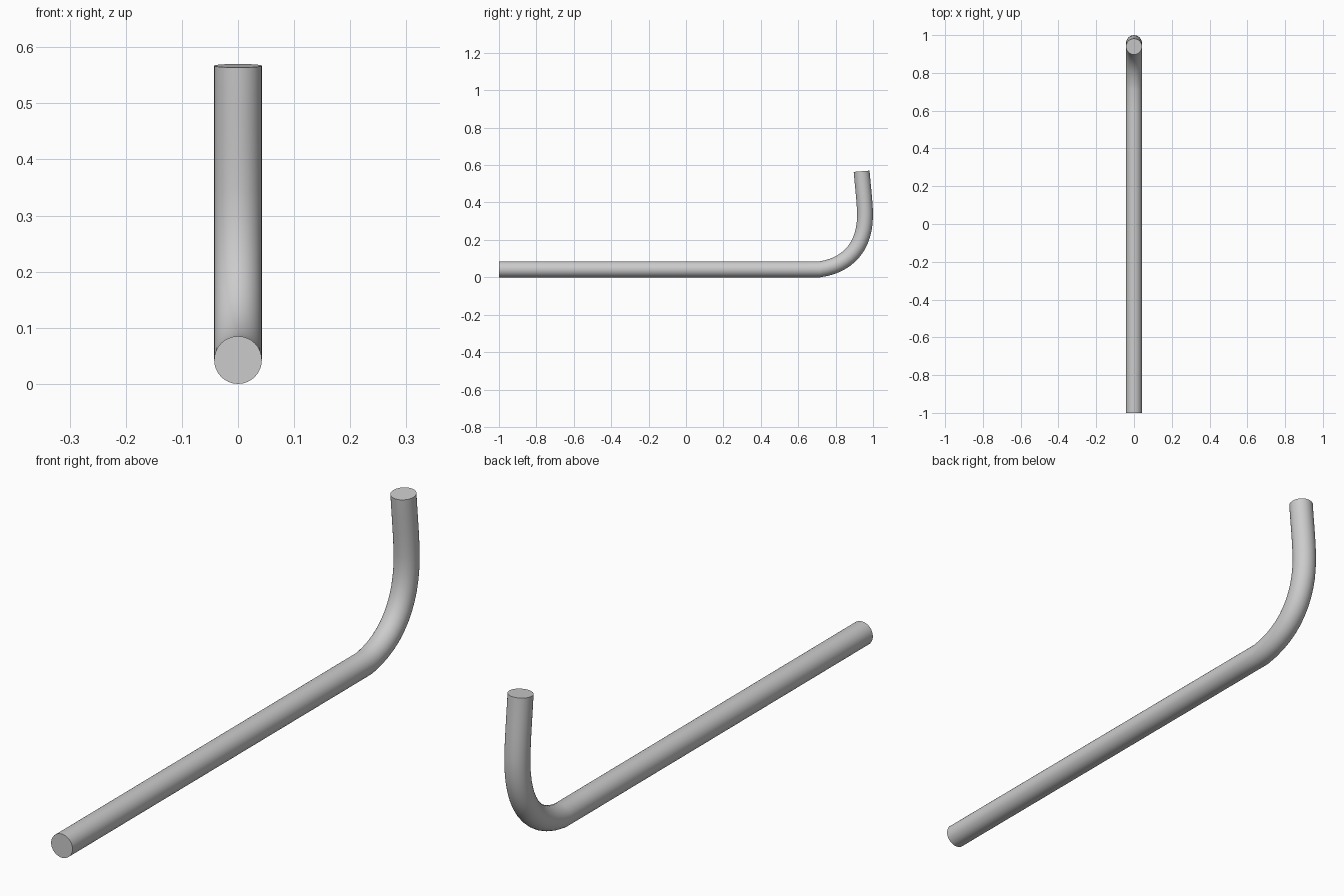
import bpy, math

if "Cube" in bpy.data.objects:
    bpy.data.objects.remove(bpy.data.objects["Cube"])

R = 0.0425  # pipe radius

# Centre line: (left handle, point, right handle) as (y, z)
path = [
    ((-1.3, R), (-1.0, R), (-0.5, R)),
    ((0.3, R), (0.715, R), (0.88, 0.066)),
    ((0.957, 0.18), (0.957, 0.33), (0.957, 0.40)),
    ((0.945, 0.49), (0.939, 0.567), (0.934, 0.64)),
]

curve = bpy.data.curves.new("bent_pipe", 'CURVE')
curve.dimensions = '3D'
curve.bevel_depth = R
curve.bevel_resolution = 14
curve.resolution_u = 12
curve.use_fill_caps = True

spline = curve.splines.new('BEZIER')
spline.bezier_points.add(len(path) - 1)
for bp, (left, co, right) in zip(spline.bezier_points, path):
    bp.handle_left_type = bp.handle_right_type = 'FREE'
    bp.handle_left = (0, *left)
    bp.co = (0, *co)
    bp.handle_right = (0, *right)

pipe = bpy.data.objects.new("bent_pipe", curve)
bpy.context.collection.objects.link(pipe)

# Turn into a mesh with smooth sides and crisp end caps
bpy.context.view_layer.objects.active = pipe
pipe.select_set(True)
bpy.ops.object.convert(target='MESH')
pipe = bpy.context.object
bpy.ops.object.mode_set(mode='EDIT')
bpy.ops.mesh.select_all(action='SELECT')
bpy.ops.mesh.remove_doubles(threshold=0.0001)
bpy.ops.mesh.normals_make_consistent(inside=False)
bpy.ops.object.mode_set(mode='OBJECT')
bpy.ops.object.shade_smooth_by_angle(angle=math.radians(35))
